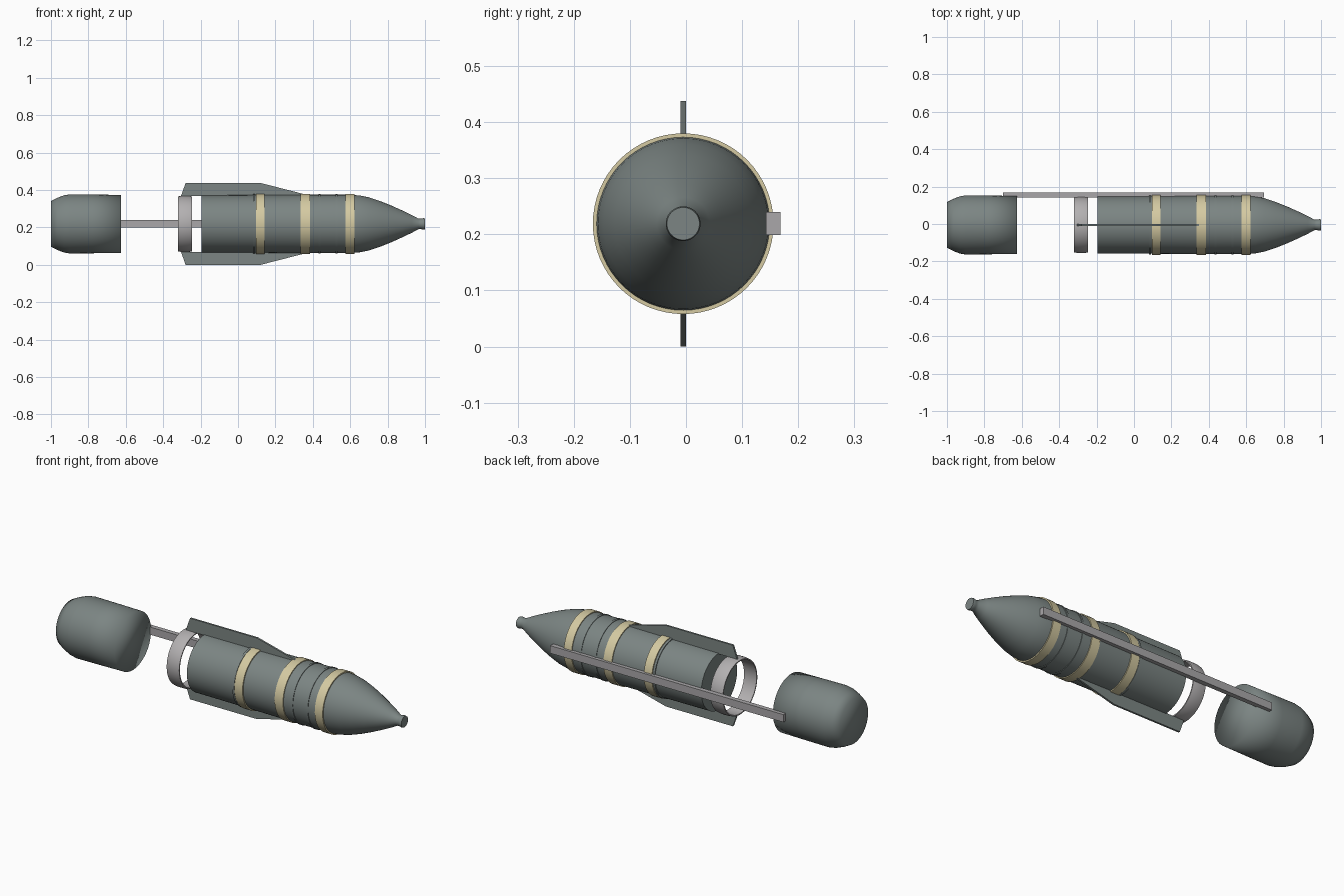
import bpy, bmesh, math

cube = bpy.data.objects.get("Cube")
if cube:
    bpy.data.objects.remove(cube, do_unlink=True)

AXIS_Y, AXIS_Z = -0.005, 0.219


def material(name, rgb):
    m = bpy.data.materials.new(name)
    m.use_nodes = True
    m.diffuse_color = (*rgb, 1)
    m.node_tree.nodes["Principled BSDF"].inputs["Base Color"].default_value = (*rgb, 1)
    return m


GREY_GREEN = material("grey green paint", (0.20, 0.235, 0.228))
CREAM = material("cream paint", (0.66, 0.59, 0.36))
LIGHT_GREY = material("light grey metal", (0.45, 0.435, 0.44))
ROD_GREY = material("rod grey metal", (0.40, 0.39, 0.40))


def finish(bm, name, mat, angle=None):
    bmesh.ops.recalc_face_normals(bm, faces=bm.faces)
    mesh = bpy.data.meshes.new(name)
    bm.to_mesh(mesh)
    bm.free()
    mesh.materials.append(mat)
    ob = bpy.data.objects.new(name, mesh)
    bpy.context.collection.objects.link(ob)
    if angle is not None:
        bpy.ops.object.select_all(action="DESELECT")
        ob.select_set(True)
        bpy.context.view_layer.objects.active = ob
        bpy.ops.object.shade_smooth_by_angle(angle=math.radians(angle))
    return ob


def lathe(name, profile, mat, closed=False, angle=35, sides=64):
    """Spin (x, radius) points around the long axis; cap the ends or close the loop."""
    bm = bmesh.new()
    rings = []
    for x, r in profile:
        turn = [2 * math.pi * i / sides for i in range(sides)]
        rings.append([bm.verts.new((x, AXIS_Y + r * math.cos(t), AXIS_Z + r * math.sin(t)))
                      for t in turn])
    pairs = list(zip(rings, rings[1:]))
    if closed:
        pairs.append((rings[-1], rings[0]))
    else:
        bm.faces.new(rings[0])
        bm.faces.new(rings[-1])
    for a, b in pairs:
        for i in range(sides):
            j = (i + 1) % sides
            bm.faces.new((a[i], a[j], b[j], b[i]))
    return finish(bm, name, mat, angle)


def band(name, x0, x1, outer, inner, mat):
    return lathe(name, [(x0, inner), (x0, outer), (x1, outer), (x1, inner)], mat, closed=True)


# Main body with curved nose and small flared tip
lathe("body", [(-0.195, 0.153), (0.10, 0.154), (0.36, 0.156), (0.60, 0.156), (0.65, 0.152),
               (0.70, 0.142), (0.76, 0.122), (0.82, 0.098), (0.88, 0.071), (0.93, 0.047),
               (0.965, 0.028), (0.98, 0.028), (0.992, 0.031), (1.0, 0.029)], GREY_GREEN)

# Painted bands and the thin raised lips between them
for i, (x0, x1) in enumerate([(0.095, 0.143), (0.335, 0.385), (0.575, 0.622)]):
    band(f"cream_band_{i + 1}", x0, x1, 0.161, 0.150, CREAM)
for i, x in enumerate([0.08, 0.43, 0.52]):
    band(f"body_lip_{i + 1}", x, x + 0.012, 0.159, 0.150, GREY_GREEN)

# Separate tail drum, softly shaded over its ends
lathe("tail_drum", [(-1.0, 0.122), (-0.965, 0.140), (-0.93, 0.153), (-0.90, 0.158),
                    (-0.78, 0.157), (-0.625, 0.155)], GREY_GREEN, angle=100)

# Open ring held between the fins
lathe("tail_ring", [(-0.32, 0.141), (-0.32, 0.147), (-0.30, 0.150), (-0.265, 0.150),
                    (-0.245, 0.147), (-0.245, 0.141)], LIGHT_GREY, closed=True)


# Upper and lower fins
def fin(name, side):
    bm = bmesh.new()
    outline = [(-0.305, 0.149), (-0.28, 0.219), (0.12, 0.219), (0.37, 0.155), (0.37, 0.149)]
    face = bm.faces.new([bm.verts.new((x, AXIS_Y - 0.005, AXIS_Z + side * r))
                         for x, r in outline])
    out = bmesh.ops.extrude_face_region(bm, geom=[face])
    moved = [v for v in out["geom"] if isinstance(v, bmesh.types.BMVert)]
    bmesh.ops.translate(bm, verts=moved, vec=(0, 0.01, 0))
    return finish(bm, name, GREY_GREEN)


fin("upper_fin", 1)
fin("lower_fin", -1)

# Long rod along the back side, joining body and tail
bm = bmesh.new()
bmesh.ops.create_cube(bm, size=1)
bmesh.ops.scale(bm, verts=bm.verts, vec=(1.395, 0.025, 0.041))
bmesh.ops.translate(bm, verts=bm.verts, vec=(-0.003, 0.1555, AXIS_Z))
finish(bm, "side_rod", ROD_GREY)
